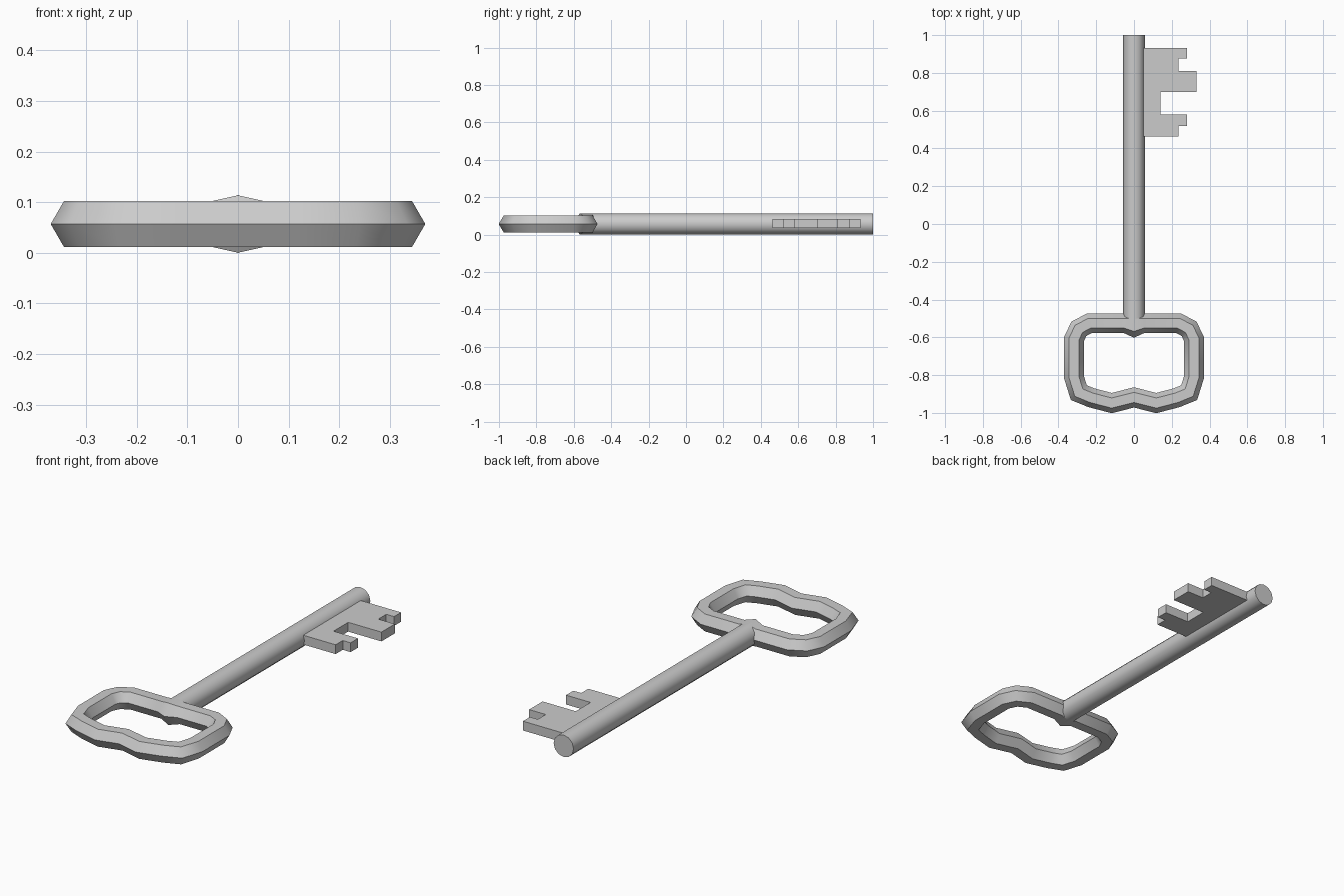
import bpy, bmesh, math
from mathutils import Vector

if "Cube" in bpy.data.objects:
    bpy.data.objects.remove(bpy.data.objects["Cube"])

AXIS_Z = 0.057


def add_object(name, bm, smooth=None):
    bmesh.ops.recalc_face_normals(bm, faces=bm.faces[:])
    mesh = bpy.data.meshes.new(name)
    bm.to_mesh(mesh)
    bm.free()
    ob = bpy.data.objects.new(name, mesh)
    bpy.context.collection.objects.link(ob)
    if smooth:
        bpy.ops.object.select_all(action='DESELECT')
        ob.select_set(True)
        bpy.context.view_layer.objects.active = ob
        bpy.ops.object.shade_smooth_by_angle(angle=math.radians(smooth))
    return ob


# Bow handle: six-sided tube swept round a closed, mirrored path, swollen where the shaft joins
half = [(0.05, -0.525), (0.235, -0.525), (0.292, -0.555), (0.318, -0.61),
        (0.318, -0.81), (0.292, -0.893), (0.225, -0.92), (0.118, -0.948)]
path = [(0, -0.535)] + half + [(0, -0.918)] + [(-x, y) for x, y in reversed(half)]
pts = [Vector(p) for p in path]
bm = bmesh.new()
rings = []
n = len(pts)
for i, p in enumerate(pts):
    a = (p - pts[i - 1]).normalized()
    b = (pts[(i + 1) % n] - p).normalized()
    t = (a + b).normalized()
    out = Vector((-t.y, t.x)) / max(t.dot(a), 0.5)
    r = 0.0655 if i == 0 else 0.052
    ring = []
    for k in range(6):
        ang = k * math.pi / 3
        q = p + out * r * math.cos(ang)
        ring.append(bm.verts.new((q.x, q.y, AXIS_Z + r * math.sin(ang))))
    rings.append(ring)
for i in range(n):
    r0, r1 = rings[i], rings[(i + 1) % n]
    for k in range(6):
        m = (k + 1) % 6
        bm.faces.new((r0[k], r0[m], r1[m], r1[k]))
add_object("bow_handle", bm, 50)

# Shaft: round bar along y, its lower end buried in the bow
bm = bmesh.new()
bmesh.ops.create_cone(bm, cap_ends=True, segments=12, radius1=0.057, radius2=0.057, depth=1.525)
for v in bm.verts:
    x, y, z = v.co
    v.co = (x, z + 0.2375, y + AXIS_Z)
add_object("shaft", bm, 50)

# Key bit: flat notched plate
outline = [(0.02, 0.932), (0.28, 0.932), (0.28, 0.875), (0.235, 0.875), (0.235, 0.81),
           (0.33, 0.81), (0.33, 0.70), (0.14, 0.70), (0.14, 0.58), (0.28, 0.58),
           (0.28, 0.52), (0.235, 0.52), (0.235, 0.462), (0.02, 0.462)]
bm = bmesh.new()
face = bm.faces.new([bm.verts.new((x, y, 0.036)) for x, y in outline])
ext = bmesh.ops.extrude_face_region(bm, geom=[face], use_keep_orig=True)
for v in ext["geom"]:
    if isinstance(v, bmesh.types.BMVert):
        v.co.z = 0.084
add_object("key_bit", bm)
